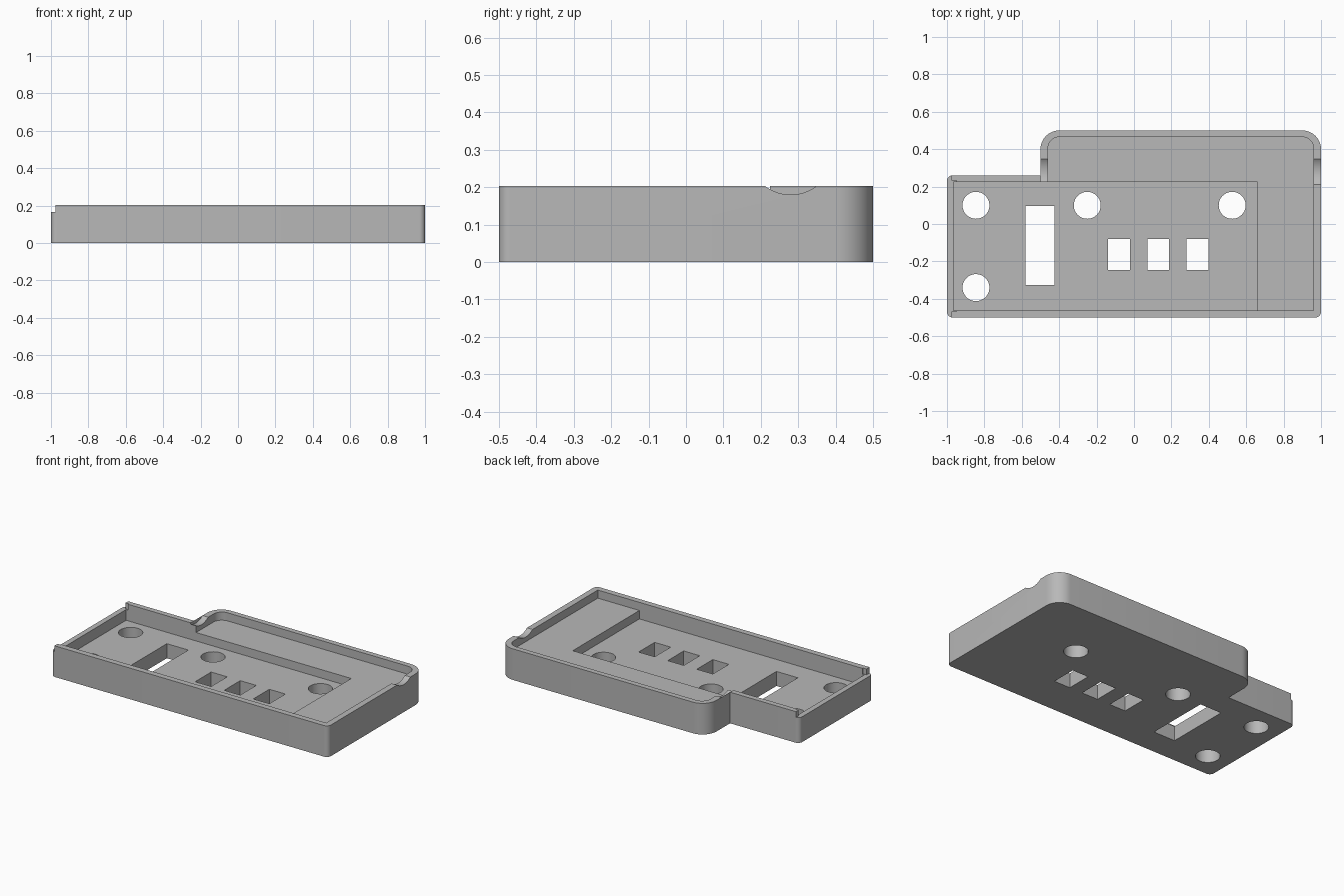
import bpy, bmesh
from math import pi, cos, sin
from mathutils import Vector, Matrix

cube = bpy.data.objects.get("Cube")
if cube:
    bpy.data.objects.remove(cube)

HEIGHT, LEDGE, FLOOR, OVER = 0.203, 0.15, 0.095, 0.4

grey = bpy.data.materials.new("light grey plastic")
grey.use_nodes = True
colour = (0.48, 0.48, 0.48, 1)
grey.diffuse_color = colour
grey.node_tree.nodes["Principled BSDF"].inputs["Base Color"].default_value = colour


def add_object(name, bm):
    bmesh.ops.recalc_face_normals(bm, faces=bm.faces[:])
    mesh = bpy.data.meshes.new(name)
    bm.to_mesh(mesh)
    bm.free()
    mesh.materials.append(grey)
    obj = bpy.data.objects.new(name, mesh)
    bpy.context.collection.objects.link(obj)
    return obj


def rounded(corners, steps=10):
    """Outline from (x, y, radius) corners, each rounded by an arc."""
    points = []
    for i, (x, y, r) in enumerate(corners):
        p = Vector((x, y))
        if r == 0:
            points.append(p)
            continue
        a = (Vector(corners[i - 1][:2]) - p).normalized()
        b = (Vector(corners[(i + 1) % len(corners)][:2]) - p).normalized()
        centre = p + (a + b) * r
        for k in range(steps + 1):
            t = k / steps * pi / 2
            points.append(centre - b * r * cos(t) - a * r * sin(t))
    return points


def prism(name, outline, z0, z1):
    bm = bmesh.new()
    face = bm.faces.new([bm.verts.new((p[0], p[1], z0)) for p in outline])
    top = bmesh.ops.extrude_face_region(bm, geom=[face])["geom"]
    bmesh.ops.translate(bm, vec=(0, 0, z1 - z0),
                        verts=[v for v in top if isinstance(v, bmesh.types.BMVert)])
    return add_object(name, bm)


def box(name, x0, x1, y0, y1, z0, z1=OVER):
    return prism(name, [(x0, y0), (x1, y0), (x1, y1), (x0, y1)], z0, z1)


def cylinder(name, centre, radius, depth, along_x=False):
    bm = bmesh.new()
    turn = Matrix.Rotation(pi / 2, 4, 'Y') if along_x else Matrix.Identity(4)
    bmesh.ops.create_cone(bm, cap_ends=True, segments=64, radius1=radius, radius2=radius,
                          depth=depth, matrix=Matrix.Translation(centre) @ turn)
    return add_object(name, bm)


def cut(target, cutter):
    cutter.hide_render = True
    mod = target.modifiers.new("cut", 'BOOLEAN')
    mod.operation, mod.solver, mod.object = 'DIFFERENCE', 'EXACT', cutter
    bpy.context.view_layer.objects.active = target
    bpy.ops.object.modifier_apply(modifier=mod.name)
    bpy.data.objects.remove(cutter)


# Stepped tray body
tray = prism("case_tray", rounded([
    (-1, -0.5, 0.03), (1, -0.5, 0.03), (1, 0.5, 0.1),
    (-0.5, 0.5, 0.1), (-0.5, 0.26, 0), (-1, 0.26, 0.03)]), 0, HEIGHT)

# Shallow recess inside the wall, then the deeper board pocket
cut(tray, prism("recess", rounded([
    (-0.965, -0.462, 0), (0.96, -0.462, 0), (0.96, 0.465, 0.06),
    (-0.46, 0.465, 0.06), (-0.46, 0.225, 0), (-0.965, 0.225, 0)]), LEDGE, OVER))
cut(tray, box("pocket", -0.965, 0.66, -0.462, 0.225, FLOOR))

# Round mounting holes
for x, y in [(-0.845, 0.1), (-0.25, 0.1), (0.525, 0.1), (-0.845, -0.34)]:
    cut(tray, cylinder("hole", (x, y, 0), 0.072, 0.5))

# Long slot and three button windows
cut(tray, box("slot", -0.58, -0.425, -0.325, 0.095, -0.1))
for x in (-0.08, 0.13, 0.34):
    cut(tray, box("window", x - 0.058, x + 0.058, -0.245, -0.08, -0.1))

# Lowered end wall
cut(tray, box("end_trim", -1.1, -0.975, -0.6, 0.4, 0.165))
cut(tray, box("end_opening", -1.1, -0.95, -0.468, 0.232, 0.165))

# Curved finger notches in the two side walls
for x in (-0.45, 1.0):
    cut(tray, cylinder("notch", (x, 0.28, 0.295), 0.115, 0.1, along_x=True))

bpy.ops.object.select_all(action='DESELECT')
tray.select_set(True)
bpy.context.view_layer.objects.active = tray
bpy.ops.object.shade_smooth_by_angle(angle=pi / 6)
